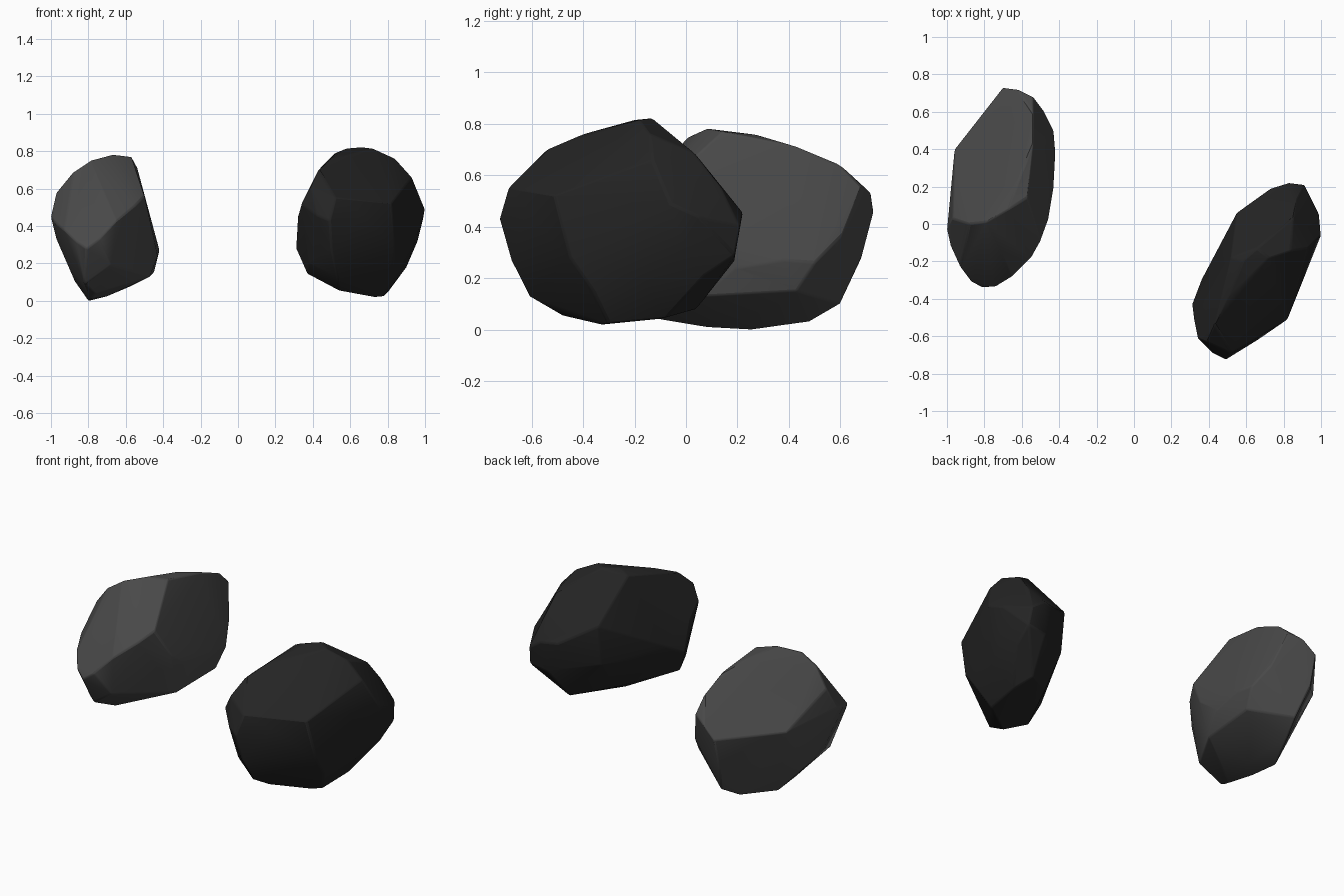
import bpy, bmesh


def rock(name, corners, shade):
    """Convex chipped boulder: hull around its main corners, edges softened."""
    bm = bmesh.new()
    verts = [bm.verts.new(c) for c in corners]
    hull = bmesh.ops.convex_hull(bm, input=verts)
    loose = {e for e in hull["geom_interior"] + hull["geom_unused"]
             if isinstance(e, bmesh.types.BMVert)}
    bmesh.ops.delete(bm, geom=list(loose), context='VERTS')
    # merge nearly coplanar triangles into broad facets
    bmesh.ops.dissolve_limit(bm, angle_limit=0.05, verts=bm.verts[:], edges=bm.edges[:])
    bmesh.ops.recalc_face_normals(bm, faces=bm.faces[:])
    mesh = bpy.data.meshes.new(name)
    bm.to_mesh(mesh)
    bm.free()
    obj = bpy.data.objects.new(name, mesh)
    bpy.context.collection.objects.link(obj)
    bevel = obj.modifiers.new("worn_edges", 'BEVEL')
    bevel.width = 0.008
    bevel.segments = 2
    bevel.limit_method = 'ANGLE'
    bevel.angle_limit = 0.35
    mat = bpy.data.materials.new(name + "_stone")
    mat.diffuse_color = (shade, shade, shade, 1)
    mesh.materials.append(mat)
    bpy.ops.object.select_all(action='DESELECT')
    obj.select_set(True)
    bpy.context.view_layer.objects.active = obj
    bpy.ops.object.shade_smooth_by_angle(angle=0.42)
    return obj


# Left, lighter rock
left = [
    # crown and front ridge
    (-.97, .03, .58), (-.88, .0, .69), (-.79, .01, .75), (-.67, .08, .782), (-.57, .14, .77),
    # ridge running to the back
    (-.60, .28, .757), (-.54, .42, .715), (-.54, .60, .64), (-.54, .68, .56), (-.62, .72, .53),
    (-.70, .73, .46), (-.70, .68, .27),
    # left flank
    (-.96, .40, .45), (-1.0, -.03, .45), (-.98, -.12, .42), (-.93, -.23, .38), (-.97, .02, .33),
    (-.90, -.04, .17),
    # front nose, with an edge climbing to the right
    (-.87, -.31, .32), (-.81, -.34, .28), (-.74, -.335, .33), (-.65, -.28, .43), (-.55, -.18, .51),
    (-.50, -.09, .56), (-.46, .02, .38), (-.68, -.25, .19),
    # right flank
    (-.42, .38, .27), (-.43, .20, .24), (-.43, .50, .26), (-.48, .60, .36), (-.45, .43, .15),
    (-.47, .08, .13),
    # underside
    (-.80, .26, .0), (-.70, .48, .03), (-.66, .60, .10), (-.79, .08, .01), (-.76, -.10, .04),
    (-.82, -.22, .09), (-.57, .33, .08), (-.70, .15, .025), (-.87, .10, .10),
]
rock("left_rock", left, 0.066)

# Right, darker rock
right = [
    # crown
    (.52, -.18, .79), (.58, -.20, .815), (.66, -.13, .822), (.72, -.18, .815), (.84, -.14, .76),
    (.93, -.13, .66), (.50, -.40, .76), (.43, -.54, .70), (.39, -.63, .61), (.34, -.61, .52),
    # front upper edge
    (.52, -.69, .55), (.82, -.51, .52), (.49, -.725, .43), (.42, -.69, .46), (.66, -.62, .47),
    (.50, -.68, .27),
    # right flank
    (1.0, -.06, .49), (.99, .05, .44), (.91, -.28, .40), (.96, .0, .32), (.90, -.15, .18),
    (.84, -.45, .28), (.83, -.36, .15), (.91, .07, .21),
    # back
    (.85, .03, .69), (.87, .13, .56), (.83, .22, .455), (.91, .21, .40), (.92, .19, .29),
    (.55, .06, .56), (.73, .19, .46), (.80, .19, .27), (.55, .03, .32),
    # left flank
    (.32, -.50, .45), (.31, -.43, .28), (.36, -.30, .36), (.38, -.54, .20), (.37, -.47, .145),
    # underside
    (.78, -.30, .025), (.73, -.33, .02), (.80, -.08, .045), (.76, .04, .08), (.54, -.48, .055),
    (.53, -.61, .13), (.56, -.10, .13), (.56, -.22, .09),
]
rock("right_rock", right, 0.018)
